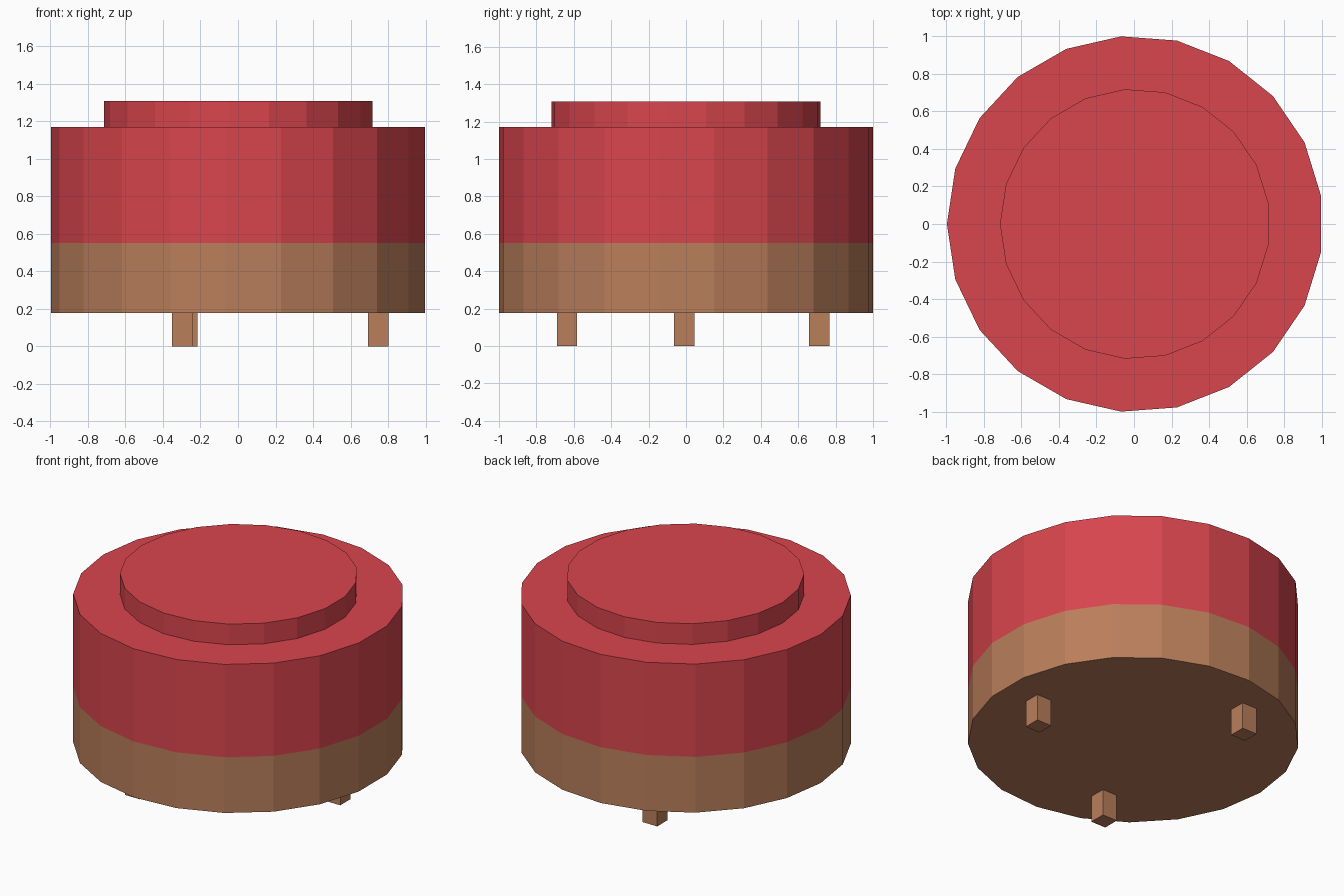
import bpy, bmesh
from math import cos, sin, pi

if "Cube" in bpy.data.objects:
    bpy.data.objects.remove(bpy.data.objects["Cube"])

SIDES = 21
CX = 0.0056  # an odd-sided ring is offset slightly so its bounds are centred


def material(name, color):
    m = bpy.data.materials.new(name)
    m.diffuse_color = color
    m.use_nodes = True
    m.node_tree.nodes["Principled BSDF"].inputs["Base Color"].default_value = m.diffuse_color
    return m


red = material("red", (0.69, 0.06, 0.075, 1))
tan = material("tan", (0.49, 0.21, 0.105, 1))


def finish(name, bm, mat):
    bmesh.ops.recalc_face_normals(bm, faces=bm.faces)
    mesh = bpy.data.meshes.new(name)
    bm.to_mesh(mesh)
    bm.free()
    mesh.materials.append(mat)
    obj = bpy.data.objects.new(name, mesh)
    bpy.context.collection.objects.link(obj)
    return obj


def drum(name, profile, mat):
    """Spin a closed (radius, z) profile; a radius of 0 becomes a flat cap."""
    bm = bmesh.new()
    rings = []
    for r, z in profile:
        rings.append([bm.verts.new((CX + r * cos(pi + 2 * pi * i / SIDES),
                                    r * sin(pi + 2 * pi * i / SIDES), z))
                      for i in range(SIDES)])
    for a, b in zip(rings, rings[1:]):
        for i in range(SIDES):
            j = (i + 1) % SIDES
            bm.faces.new((a[i], a[j], b[j], b[i]))
    bm.faces.new(rings[0])
    bm.faces.new(rings[-1])
    return finish(name, bm, mat)


def box(name, x, y, z0, z1, size, mat):
    bm = bmesh.new()
    bmesh.ops.create_cube(bm, size=1)
    for v in bm.verts:
        v.co = (x + v.co.x * size, y + v.co.y * size,
                (z0 + z1) / 2 + v.co.z * (z1 - z0))
    return finish(name, bm, mat)


# Lower wooden band and red body with its raised top step
R, R_TOP = 1.0028, 0.72
drum("base_band", [(R, 0.177), (R, 0.55)], tan)
drum("red_body", [(R, 0.55), (R, 1.17), (R_TOP, 1.17), (R_TOP, 1.308)], red)

# Three square feet
for name, x, y in (("right_foot", 0.747, -0.01),
                   ("front_foot", -0.297, -0.636),
                   ("back_foot", -0.27, 0.713)):
    box(name, x, y, 0, 0.177, 0.109, tan)
